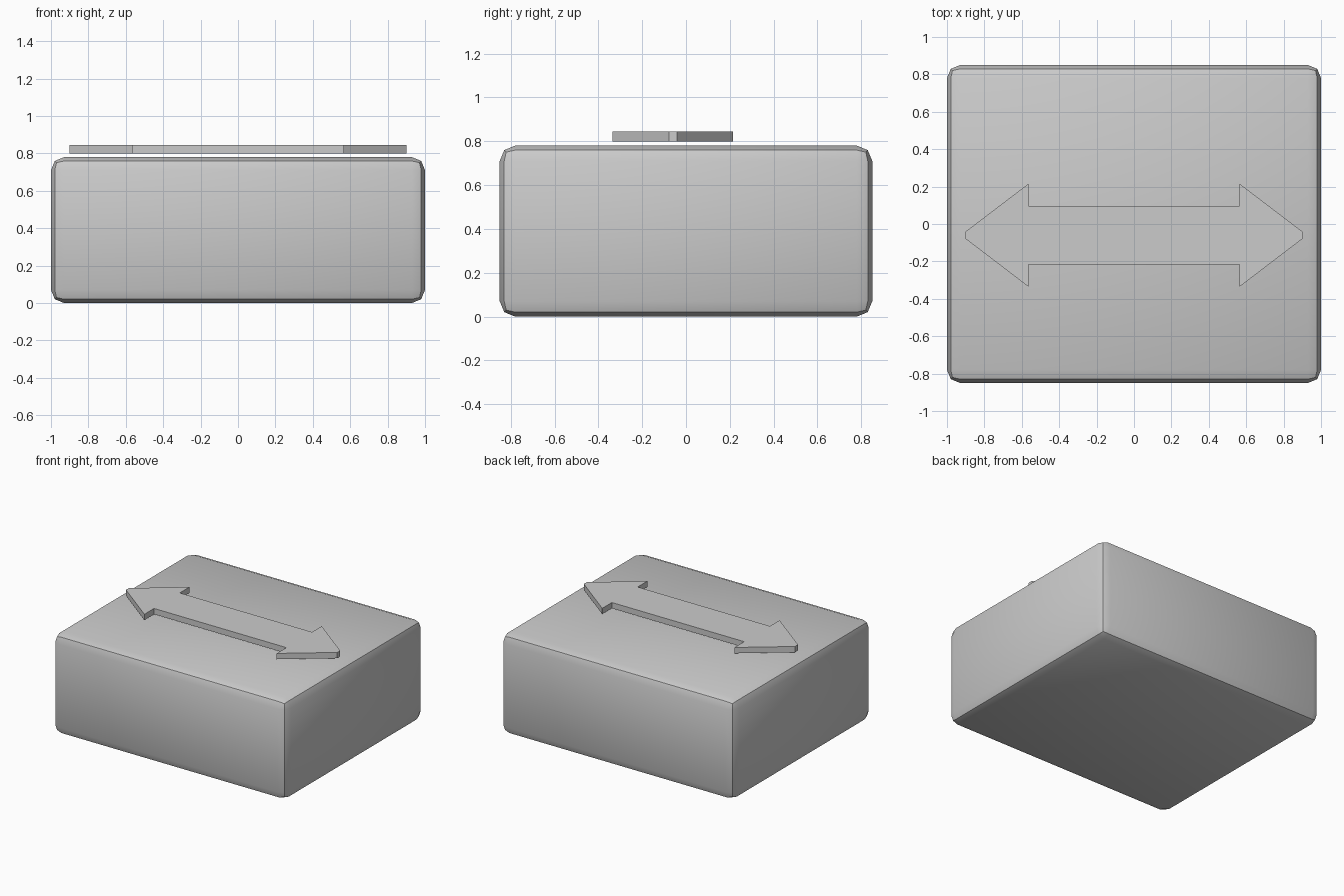
import bpy, bmesh

if "Cube" in bpy.data.objects:
    bpy.data.objects.remove(bpy.data.objects["Cube"])

# Rounded block body
bpy.ops.mesh.primitive_cube_add(size=1, location=(0, 0, 0.39))
body = bpy.context.object
body.name = "block_body"
body.scale = (2, 1.7, 0.78)
bpy.ops.object.transform_apply(location=False, rotation=False, scale=True)
bevel = body.modifiers.new("rounded_edges", 'BEVEL')
bevel.width = 0.07
bevel.segments = 2
bpy.ops.object.modifier_apply(modifier=bevel.name)
bpy.ops.object.shade_smooth_by_angle()

# Double-headed arrow plate hovering just above the top
CENTRE_Y, BOTTOM, THICK = -0.06, 0.80, 0.045
quarter = [(0.565, 0.157), (0.565, 0.275), (0.902, 0.018)]
right = [(x, -y) for x, y in quarter] + [(x, y) for x, y in reversed(quarter)]
outline = right + [(-x, -y) for x, y in right]

bm = bmesh.new()
base = bm.faces.new([bm.verts.new((x, y + CENTRE_Y, BOTTOM)) for x, y in outline])
top = bmesh.ops.extrude_face_region(bm, geom=[base], use_keep_orig=True)
bmesh.ops.translate(bm, vec=(0, 0, THICK),
                    verts=[g for g in top["geom"] if isinstance(g, bmesh.types.BMVert)])
bmesh.ops.recalc_face_normals(bm, faces=bm.faces)
mesh = bpy.data.meshes.new("double_arrow")
bm.to_mesh(mesh)
bm.free()
bpy.context.collection.objects.link(bpy.data.objects.new("double_arrow", mesh))
